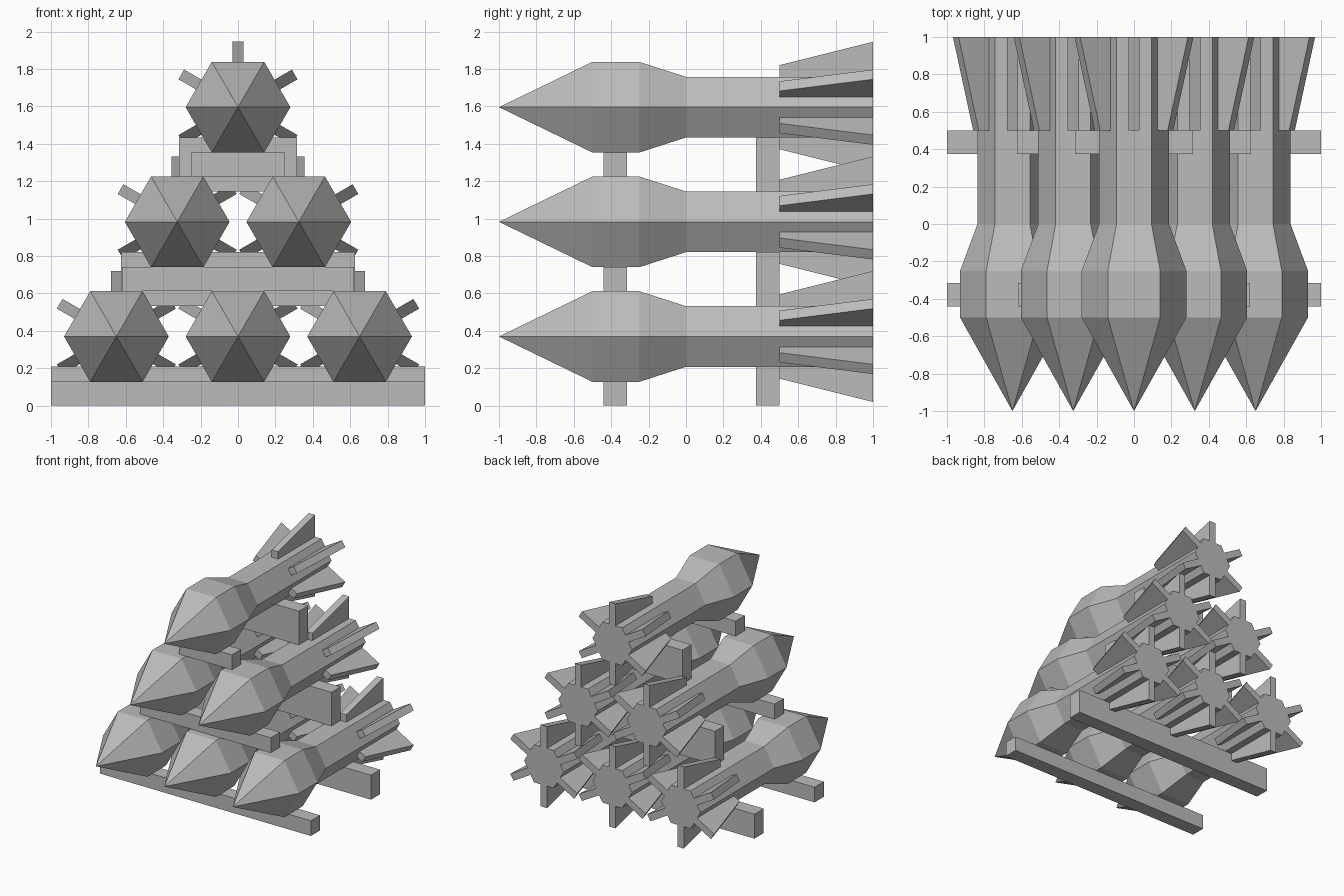
import bpy, bmesh
from math import radians, cos, sin
from mathutils import Matrix, Vector

cube = bpy.data.objects.get("Cube")
if cube:
    bpy.data.objects.remove(cube, do_unlink=True)

grey = bpy.data.materials.new("plain_grey")
grey.use_nodes = True
grey.diffuse_color = (0.5, 0.5, 0.5, 1)
grey.node_tree.nodes["Principled BSDF"].inputs["Base Color"].default_value = grey.diffuse_color


def finish(name, bm):
    bmesh.ops.recalc_face_normals(bm, faces=bm.faces)
    mesh = bpy.data.meshes.new(name)
    bm.to_mesh(mesh)
    bm.free()
    mesh.materials.append(grey)
    obj = bpy.data.objects.new(name, mesh)
    bpy.context.collection.objects.link(obj)
    return obj


def beam(name, half_width, y0, y1, z0, z1):
    bm = bmesh.new()
    bmesh.ops.create_cube(bm, size=1)
    bmesh.ops.scale(bm, vec=(2 * half_width, y1 - y0, z1 - z0), verts=bm.verts)
    bmesh.ops.translate(bm, vec=(0, (y0 + y1) / 2, (z0 + z1) / 2), verts=bm.verts)
    return finish(name, bm)


def rocket_body():
    # Six-sided shell: pointed nose, wide warhead, narrow tail
    bm = bmesh.new()
    rings = []
    for y, r in ((-0.5, 0.28), (-0.25, 0.28), (0, 0.187), (1, 0.187)):
        rings.append([bm.verts.new((r * cos(radians(a)), y, r * sin(radians(a))))
                      for a in range(0, 360, 60)])
    tip = bm.verts.new((0, -1, 0))
    for i in range(6):
        j = (i + 1) % 6
        bm.faces.new((tip, rings[0][i], rings[0][j]))
        for a, b in zip(rings, rings[1:]):
            bm.faces.new((a[i], b[i], b[j], a[j]))
    bm.faces.new(rings[-1])
    return finish("rocket_body", bm)


def tail_fins():
    # One flaring fin on the middle of each flat side
    bm = bmesh.new()
    profile = ((0.5, 0.15), (0.5, 0.225), (1, 0.35), (1, 0.15))
    for k in range(6):
        turn = Matrix.Rotation(radians(60 * k), 3, 'Y')
        sides = [[bm.verts.new(turn @ Vector((x, y, r))) for y, r in profile]
                 for x in (-0.03, 0.03)]
        bm.faces.new(sides[0])
        bm.faces.new(sides[1])
        for i in range(4):
            j = (i + 1) % 4
            bm.faces.new((sides[0][i], sides[0][j], sides[1][j], sides[1][i]))
    return finish("tail_fins", bm)


# Pyramid stack: three, two, one
parts = (rocket_body(), tail_fins())
first = True
for row in range(3):
    count = 3 - row
    for n in range(count):
        spot = (0.65 * (n - (count - 1) / 2), 0, 0.37 + 0.613 * row)
        for part in parts:
            obj = part if first else part.copy()
            if not first:
                bpy.context.collection.objects.link(obj)
            obj.location = spot
        first = False

# Support beams under each row
FRONT, REAR = (-0.44, -0.315), (0.375, 0.5)
beam("bottom_front_beam", 1, *FRONT, 0, 0.13)
beam("bottom_rear_beam", 1, *REAR, 0, 0.21)
beam("middle_front_beam", 0.62, *FRONT, 0.612, 0.741)
beam("middle_rear_beam", 0.625, *REAR, 0.532, 0.821)
beam("top_front_beam", 0.25, *FRONT, 1.225, 1.354)
beam("top_rear_beam", 0.315, *REAR, 1.145, 1.434)
